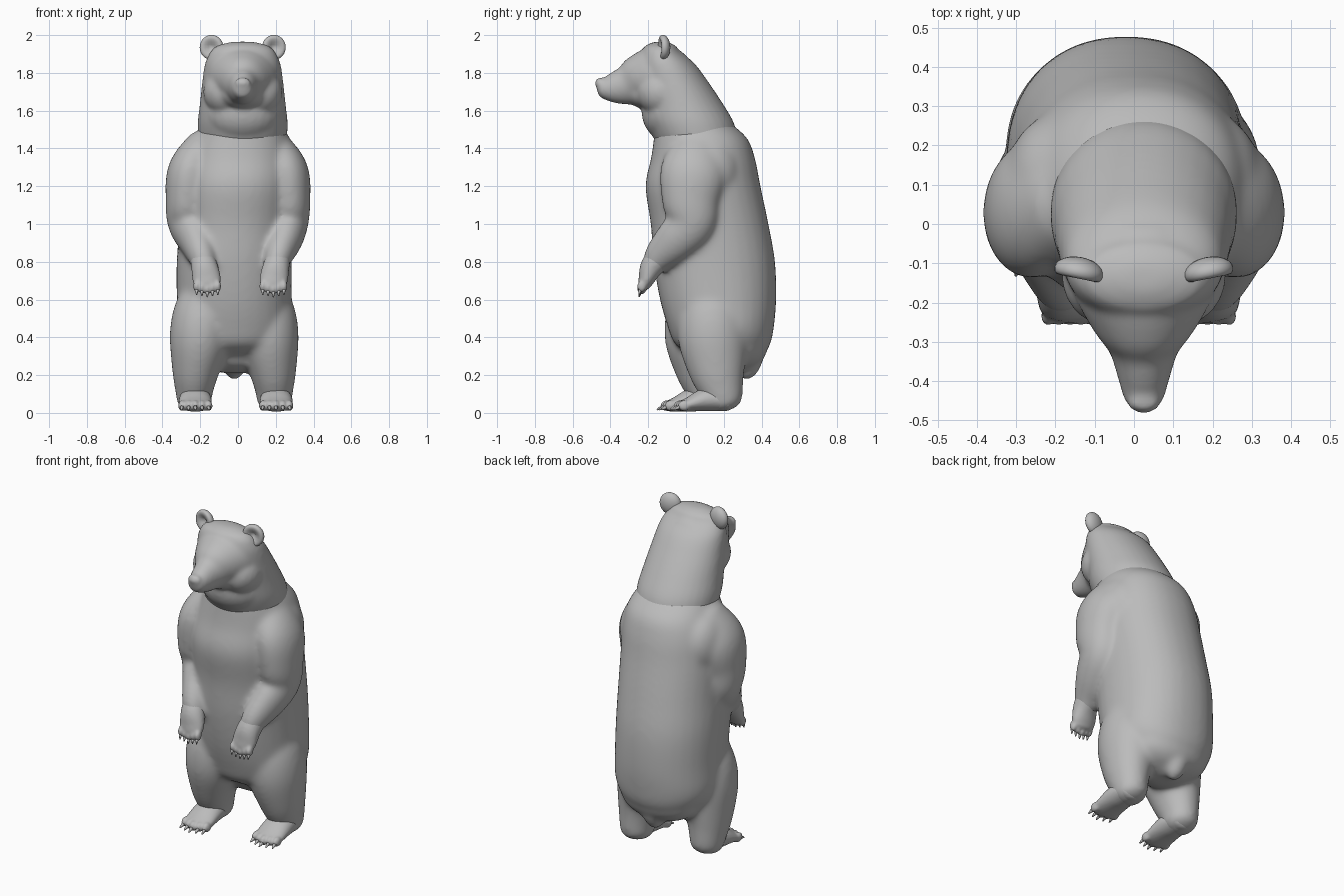
import bpy, bmesh, math
from mathutils import Vector, Matrix

old = bpy.data.objects.get("Cube")
if old:
    bpy.data.objects.remove(old, do_unlink=True)

fur = bpy.data.materials.new("grey_fur")
fur.use_nodes = True
GREY = (0.5, 0.5, 0.5, 1)
fur.diffuse_color = GREY
fur.node_tree.nodes["Principled BSDF"].inputs["Base Color"].default_value = GREY


def spline(p, q, r, s, t):
    return [0.5 * (2*b + (c-a)*t + (2*a-5*b+4*c-d)*t*t + (3*b-a-3*c+d)*t**3)
            for a, b, c, d in zip(p, q, r, s)]


def squash(value, power):
    return math.copysign(abs(value) ** power, value)


def loft(bm, stations, level=False, power=1, sides=32, steps=5):
    """Skin rounded rings along a path; each station is x, y, z, half width, half depth."""
    pts = [stations[0]] + list(stations) + [stations[-1]]
    path = [spline(*pts[i:i+4], k / steps) for i in range(len(pts) - 3) for k in range(steps)]
    path.append(list(stations[-1]))
    centres = [Vector(p[:3]) for p in path]
    rings = []
    last = len(path) - 1
    for i, p in enumerate(path):
        tan = (centres[min(i+1, last)] - centres[max(i-1, 0)]).normalized()
        if level:
            tan = Vector((0, 0, 1))
        side = (Vector((1, 0, 0)) - tan * tan.x).normalized()
        deep = tan.cross(side)
        # round the two ends with shrinking rings
        domes = [(0, 1)]
        if i == 0:
            domes = [(-0.5, 0.3), (-0.4, 0.6), (-0.25, 0.85)] + domes
        if i == last:
            domes += [(0.25, 0.85), (0.4, 0.6), (0.5, 0.3)]
        for push, size in domes:
            mid = centres[i] + tan * push * min(p[3:])
            rings.append([bm.verts.new(mid + side * squash(math.cos(u), power) * p[3] * size
                                       + deep * squash(math.sin(u), power) * p[4] * size)
                          for u in (math.tau * j / sides for j in range(sides))])
    faces = [bm.faces.new((a[j], a[(j+1) % sides], b[(j+1) % sides], b[j]))
             for a, b in zip(rings, rings[1:]) for j in range(sides)]
    faces += [bm.faces.new(rings[0][::-1]), bm.faces.new(rings[-1])]
    bmesh.ops.recalc_face_normals(bm, faces=faces)


def ball(bm, centre, radii, tilt=0, turn=0):
    m = (Matrix.Translation(centre) @ Matrix.Rotation(turn, 4, 'Z')
         @ Matrix.Rotation(tilt, 4, 'X') @ Matrix.Diagonal((*radii, 1)))
    bmesh.ops.create_uvsphere(bm, u_segments=24, v_segments=14, radius=1, matrix=m)


def claw(bm, base, aim, length, radius):
    base, aim = Vector(base), Vector(aim).normalized()
    m = Matrix.Translation(base + aim * length / 2) @ aim.to_track_quat('Z', 'Y').to_matrix().to_4x4()
    bmesh.ops.create_cone(bm, cap_ends=True, segments=8, radius1=radius, radius2=radius * 0.3,
                          depth=length, matrix=m)


def finish(bm, name, voxel=0, softness=0):
    mesh = bpy.data.meshes.new(name)
    bm.to_mesh(mesh)
    bm.free()
    mesh.materials.append(fur)
    for f in mesh.polygons:
        f.use_smooth = True
    ob = bpy.data.objects.new(name, mesh)
    bpy.context.collection.objects.link(ob)
    # merge overlapping masses into one soft skin
    if voxel:
        remesh = ob.modifiers.new("skin", 'REMESH')
        remesh.mode = 'VOXEL'
        remesh.voxel_size = voxel
        remesh.use_smooth_shade = True
        soften = ob.modifiers.new("soften", 'SMOOTH')
        soften.factor = 0.5
        soften.iterations = softness


body, head, paws, claws = (bmesh.new() for _ in range(4))
MID = 0.025

# Torso up to the base of the neck
loft(body, [(-.02, .22, .3, .2, .18), (-.02, .195, .36, .27, .25), (-.02, .185, .45, .305, .28),
            (-.02, .17, .6, .305, .308), (-.02, .15, .8, .305, .322), (-.01, .125, 1, .3, .312),
            (0, .09, 1.2, .3, .305), (.01, .09, 1.35, .285, .275), (.02, .075, 1.46, .25, .245),
            (MID, .02, 1.56, .19, .18)], level=True, power=.92)

# Rump and tail
ball(body, (-.02, .27, .36), (.25, .165, .14))
ball(body, (-.02, .345, .26), (.06, .055, .095), -.45)

# Neck and skull
loft(head, [(MID, .05, 1.46, .235, .225), (MID, .02, 1.54, .238, .232), (MID, -.015, 1.63, .228, .215),
            (MID, -.065, 1.75, .215, .185), (MID, -.105, 1.85, .2, .15),
            (MID, -.135, 1.915, .17, .1)], level=True)

# Face and muzzle
loft(head, [(MID, -.06, 1.77, .19, .16), (MID, -.16, 1.775, .185, .165), (MID, -.25, 1.757, .14, .14),
            (MID, -.32, 1.733, .09, .105), (MID, -.39, 1.72, .067, .08),
            (MID, -.445, 1.714, .052, .052)])
ball(head, (MID, -.455, 1.745), (.045, .028, .032))

# Throat ruff and jaw
ball(head, (MID, -.065, 1.59), (.205, .17, .165))
ball(head, (MID, -.19, 1.69), (.135, .13, .085))

for s, side in ((-1, "right"), (1, "left")):
    # Cheeks and brows
    ball(head, (MID + s * .09, -.13, 1.7), (.12, .13, .125))
    ball(head, (MID + s * .055, -.235, 1.855), (.05, .045, .03))

    # Shoulders and upper arms
    ax = .012
    ball(body, (s * .2, .1, 1.28), (.13, .18, .19))
    loft(body, [(s * .17, .07, 1.42, .1, .13), (s * .25, .04, 1.28, .122, .175),
                (s * .272, .025, 1.13, .112, .155), (s * .27, .03, 1.01, .104, .13),
                (ax + s * .24, -.05, .92, .09, .115), (ax + s * .205, -.135, .835, .075, .088),
                (ax + s * .185, -.18, .77, .06, .06)])
    # Front paws with fingers and claws
    loft(paws, [(ax + s * .21, -.12, .85, .06, .07), (ax + s * .19, -.18, .775, .07, .062),
                (ax + s * .178, -.208, .71, .075, .044), (ax + s * .175, -.222, .675, .067, .034)])
    for k in range(-2, 3):
        x = ax + s * .175 + k * .028
        z = .658 + .006 * abs(k)
        ball(paws, (x, -.234, z), (.018, .024, .032))
        claw(claws, (x, -.243, z - .018), (0, -.2, -1), .028, .01)

    # Legs, the right one a step ahead
    lx = -.02
    step = 0 if s > 0 else -.07
    loft(body, [(lx + s * .14, .13 + step, .64, .13, .14), (lx + s * .165, .14 + step, .52, .16, .18),
                (lx + s * .183, .145 + step, .38, .16, .185), (lx + s * .205, .165 + step, .22, .125, .15),
                (lx + s * .212, .19 + step, .11, .1, .115), (lx + s * .21, .2 + step, .055, .092, .1)])
    # Hind feet
    fx = s * .214 - .012
    loft(paws, [(fx, .23 + step, .06, .07, .05), (fx, .12 + step, .072, .085, .064),
                (fx, .02 + step, .046, .088, .04), (fx, -.02 + step, .036, .082, .03)])
    # Toes and claws
    for k in range(-2, 3):
        x = fx + k * .035
        y = -.032 + step + .011 * abs(k)
        ball(paws, (x, y, .038), (.021, .034, .029))
        claw(claws, (x, y - .022, .032), (k * .08, -1, -.5), .034, .012)

    # Cupped ears
    ear = bmesh.new()
    ball(ear, (0, 0, 0), (1, 1, 1))
    for v in ear.verts:
        if v.co.y < 0:
            v.co.y *= 1 - 1.3 * (1 - min(1, math.hypot(v.co.x, v.co.z)))
    place = (Matrix.Translation((MID + s * .165, -.122, 1.935)) @ Matrix.Rotation(s * .2, 4, 'Z')
             @ Matrix.Diagonal((.064, .038, .066, 1)))
    ear.transform(place)
    finish(ear, side + "_ear")

finish(body, "body", .012, 30)
finish(head, "head", .01, 16)
finish(paws, "paws", .008, 5)
finish(claws, "claws")
